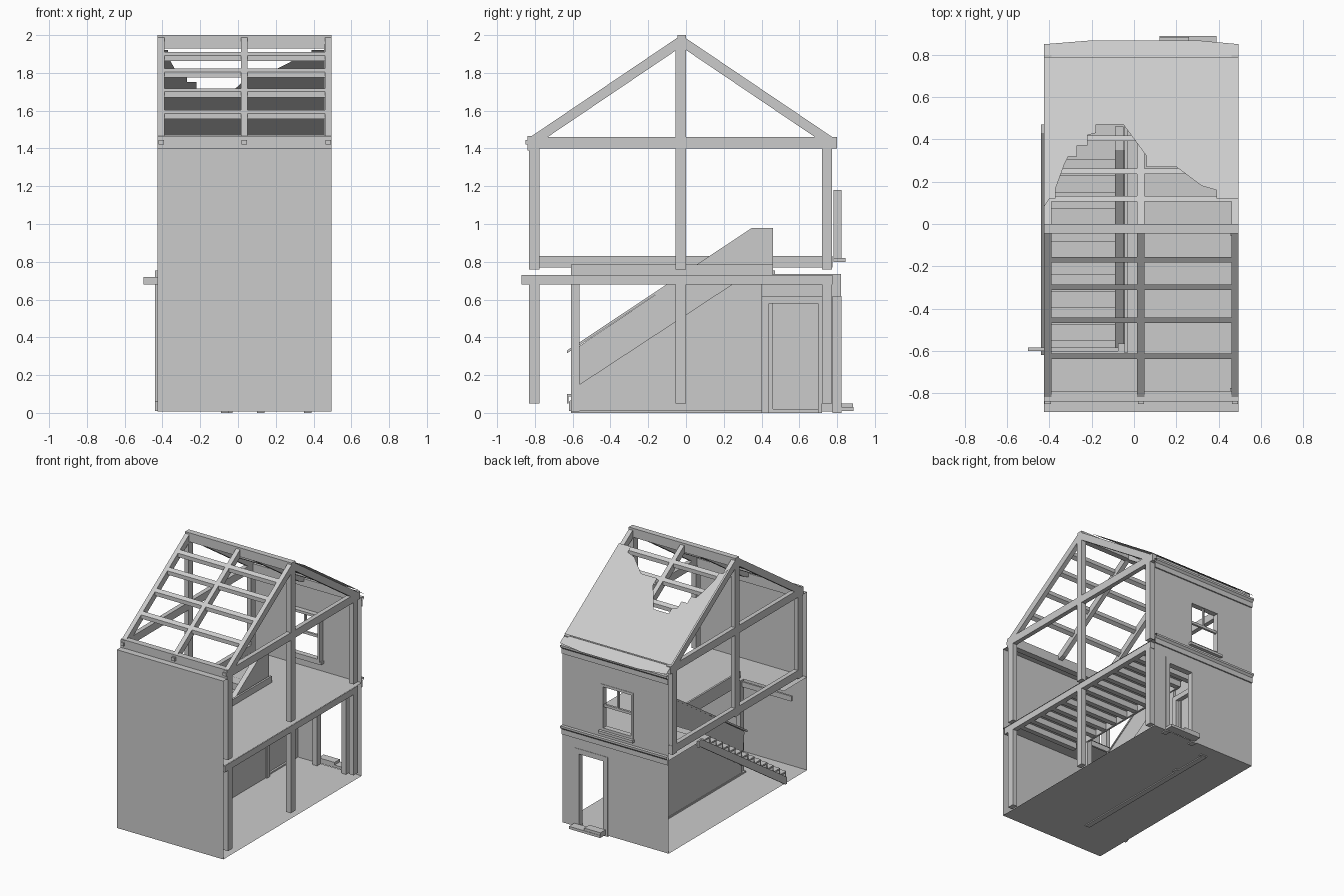
import bpy, bmesh

cube = bpy.data.objects.get("Cube")
if cube:
    bpy.data.objects.remove(cube, do_unlink=True)

GRAY = (0.6, 0.6, 0.6, 1)
mat = bpy.data.materials.new("plain gray")
mat.use_nodes = True
mat.diffuse_color = GRAY
mat.node_tree.nodes["Principled BSDF"].inputs["Base Color"].default_value = GRAY

XL, XR = -0.425, 0.495            # side limits of the house
YF, YB = -0.888, 0.82             # front and back walls
GROUND, FLOOR = .008, .735        # floor levels
RIDGE_Y, RIDGE_Z, PITCH = -0.025, 2.0, 0.675


def finish(name, bm, solid=True):
    if solid:
        bmesh.ops.recalc_face_normals(bm, faces=bm.faces)
    mesh = bpy.data.meshes.new(name)
    bm.to_mesh(mesh)
    bm.free()
    mesh.materials.append(mat)
    obj = bpy.data.objects.new(name, mesh)
    bpy.context.collection.objects.link(obj)
    return obj


def prism(name, profile, x0, x1):
    """Extrude a (y, z) profile along x."""
    bm = bmesh.new()
    face = bm.faces.new([bm.verts.new((x0, y, z)) for y, z in profile])
    ext = bmesh.ops.extrude_face_region(bm, geom=[face])
    moved = [v for v in ext["geom"] if isinstance(v, bmesh.types.BMVert)]
    bmesh.ops.translate(bm, verts=moved, vec=(x1 - x0, 0, 0))
    return finish(name, bm)


def box(name, x0, x1, y0, y1, z0, z1):
    return prism(name, [(y0, z0), (y1, z0), (y1, z1), (y0, z1)], x0, x1)


def sheets(name, polygons):
    """Build thin surfaces from lists of points."""
    bm = bmesh.new()
    for points in polygons:
        bm.faces.new([bm.verts.new(p) for p in points])
    bmesh.ops.remove_doubles(bm, verts=bm.verts, dist=1e-4)
    return finish(name, bm, solid=False)


def flat(x0, x1, y0, y1, z):
    return [(x0, y0, z), (x1, y0, z), (x1, y1, z), (x0, y1, z)]


def roof_z(y):
    return RIDGE_Z - PITCH * abs(y - RIDGE_Y)


# Ground floor and front wall
sheets("ground_floor", [flat(XL, XR, YF, YB, GROUND)])
sheets("front_wall", [[(XL, YF, GROUND), (XR, YF, GROUND), (XR, YF, 1.40), (XL, YF, 1.40)]])
sheets("front_wall_cap", [flat(XL, XR, YF, -.8, 1.40)])

# Back wall: cells between cut lines, leaving door and window open
DOOR = (.14, .35, GROUND, .58)
WINDOW = (-.115, .155, .825, 1.175)
cells = []
xs = sorted([XL, XR, *DOOR[:2], *WINDOW[:2]])
zs = sorted([1.40, *DOOR[2:], *WINDOW[2:]])
for xa, xb in zip(xs, xs[1:]):
    for za, zb in zip(zs, zs[1:]):
        cx, cz = (xa + xb) / 2, (za + zb) / 2
        if any(h[0] < cx < h[1] and h[2] < cz < h[3] for h in (DOOR, WINDOW)):
            continue
        cells.append([(xb, YB, za), (xa, YB, za), (xa, YB, zb), (xb, YB, zb)])
sheets("back_wall", cells)

# Door surround and step
for name, xa, xb in (("left", .35, .39), ("right", .10, .14)):
    box("door_jamb_" + name, xa, xb, .775, YB + .003, 0, .58)
box("door_head", .10, .39, .775, YB + .003, .58, .62)
box("door_step", .12, .39, YB, .888, .01, .03)
box("door_step_tread", .12, .26, YB, .885, .03, .05)

# Window frame with two upper panes
for name, xa, xb in (("left", .14, .16), ("right", -.12, -.10)):
    box("window_stile_" + name, xa, xb, .78, YB + .003, .82, 1.18)
box("window_head", -.12, .16, .78, YB + .003, 1.16, 1.18)
box("window_bottom_rail", -.12, .16, .78, YB + .003, .82, .84)
box("window_middle_rail", -.10, .14, .795, .812, 1.0, 1.02)
box("window_mullion", .014, .026, .795, .812, 1.02, 1.16)
box("window_sill", -.13, .17, .78, .845, .80, .82)

# Open moulded bands across the back
for name, z in (("belt_course", .70), ("cornice", 1.33)):
    steps = [(YB, z), (YB + .01, z), (YB + .01, z + .04),
             (YB + .025, z + .055), (YB + .025, z + .07), (YB, z + .07)]
    sheets(name, [[(XR, *a), (XL, *a), (XL, *b), (XR, *b)]
                  for a, b in zip(steps, steps[1:])])

# Upper floor around the stairwell, with joists and a curb along the well
WELL_R, WELL_F, WELL_B = -.045, -.60, .38
sheets("upper_floor", [flat(WELL_R, XR, YF, YB, FLOOR),
                       flat(XL, WELL_R, YF, WELL_F, FLOOR),
                       flat(XL, WELL_R, WELL_B, YB, FLOOR)])
for i in range(13):
    y = -.72 + i * .117
    box("floor_joist", WELL_R, .46, y - .02, y + .02, .683, .73)
box("stairwell_curb", WELL_R, -.03, -.61, .46, .68, .785)
box("right_floor_beam", .455, XR, -.87, .775, .68, .73)
box("left_floor_beam", -.425, -.39, -.78, .775, .77, .83)
box("stair_trimmer", -.50, -.05, -.60, -.585, .68, .72)

# Timber posts
POSTS = (("front", -.83, -.775), ("middle", -.055, 0), ("back", .72, .772))
for name, y0, y1 in POSTS:
    top = 1.95 if name == "middle" else 1.41
    box("lower_right_post_" + name, .455, XR, y0, y1, .05, .68)
    box("upper_right_post_" + name, .455, XR, y0, y1, .76, top)
    box("upper_left_post_" + name, XL, -.39, y0, y1, .76, top)

# Roof frame: rafters, ties, eave beams, ridge and purlins
RAFTERS = (("left", XL, -.39), ("middle", .015, .05), ("right", .46, XR))
for name, x0, x1 in RAFTERS:
    for end, s in (("front", -1), ("back", 1)):
        foot = RIDGE_Y + s * .815
        inner = RIDGE_Y + s * .72
        prism(f"{name}_rafter_{end}",
              [(foot, roof_z(foot)), (RIDGE_Y, RIDGE_Z), (RIDGE_Y, RIDGE_Z - .062),
               (inner, roof_z(inner) - .062), (foot, roof_z(foot) - .03)], x0, x1)
    box(name + "_tie_end", x0 + .003, x1 - .003, -.85, -.82, 1.42, 1.445)
    if name != "middle":
        box(name + "_tie_beam", x0, x1, -.84, .80, 1.40, 1.46)
box("front_eave_beam", XL, XR, -.838, -.79, 1.39, 1.465)
box("back_eave_beam", XL, XR, .74, .785, 1.40, 1.46)
box("ridge_beam", XL, XR, -.045, 0, 1.93, 2.0)
for offset in (.145, .275, .43, .60):
    for end, s in (("front", -1), ("back", 1)):
        ya, yb = RIDGE_Y + s * (offset - .013), RIDGE_Y + s * (offset + .013)
        prism("purlin_" + end, [(ya, roof_z(ya)), (yb, roof_z(yb)),
                                (yb, roof_z(yb) - .03), (ya, roof_z(ya) - .03)], -.40, .47)

# Broken roof covering on the back slope, and its eave strip
edge = [(XL, .79), (XL, .08), (-.40, .12), (-.37, .12), (-.37, .17), (-.33, .28), (-.31, .32),
        (-.27, .32), (-.27, .37), (-.22, .37), (-.22, .42), (-.18, .43), (-.18, .47),
        (-.05, .47), (.06, .32), (.06, .27), (.20, .27), (.32, .18), (.39, .16),
        (.39, .12), (XR, .12), (XR, .79)]
sheets("roof_covering", [[(x, y, roof_z(y) + .018) for x, y in reversed(edge)]])
strip = [(XL, .79), (XR, .79), (XR, .85), (.30, .868), (-.20, .868), (XL, .85)]
sheets("roof_eave_strip", [[(x, y, roof_z(y) + .01) for x, y in strip]])

# Stairs: treads, thin outer stringer, and an inner wall with sloping top
for i in range(13):
    y = -.63 + i * .078
    z = .10 + i * .0525
    box("stair_tread", XL, -.08, y, y + .085, z - .012, z)
    box("stair_riser", XL, -.08, y, y + .008, z - .05, z)
prism("outer_stringer", [(-.62, .01), (-.62, .06), (.43, .755), (.47, .755),
                         (.47, .705), (.45, .705), (-.60, .01)], -.44, XL)
prism("stair_wall", [(-.565, 0), (-.60, .33), (.35, .97), (.46, .97),
                     (.46, 0)], -.085, -.055)
box("stair_newel", -.075, -.035, -.61, -.565, GROUND, FLOOR)
box("wall_sole_plate", -.09, -.05, -.61, .70, 0, .02)
prism("stair_handrail", [(-.63, .315), (-.63, .33), (.35, .98), (.46, .98),
                         (.46, .965), (.35, .965)], -.09, -.05)
prism("lower_stair_wall", [(-.565, .01), (-.565, .15), (.35, .75), (.40, .75), (.40, .01)],
      -.055, -.04)

# Closet door and frame at the end of the stair wall
box("closet_door", -.085, -.065, .44, .70, 0, .58)
box("closet_jamb_front", -.085, -.03, .40, .44, 0, .62)
box("closet_jamb_back", -.085, -.03, .70, .72, 0, .62)
box("closet_head", -.085, -.03, .44, .70, .58, .62)
box("closet_upper_wall", -.085, -.055, .46, YB, .62, FLOOR)
box("closet_end_wall", -.085, -.055, .72, YB, GROUND, .62)
